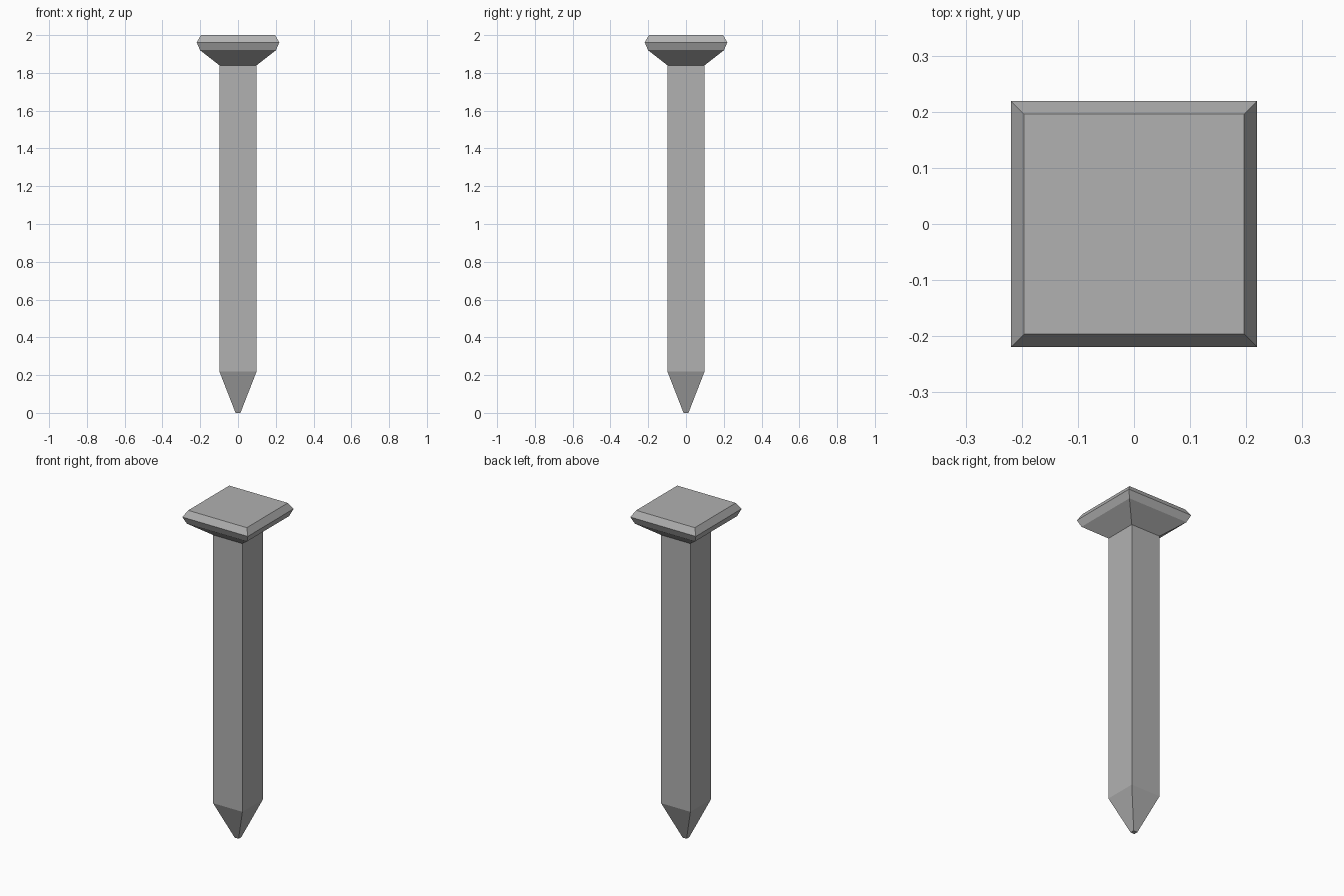
import bpy, bmesh

if "Cube" in bpy.data.objects:
    bpy.data.objects.remove(bpy.data.objects["Cube"])

# Square cross-sections from tip to head: (height, half width)
SECTIONS = [
    (0.0, 0.013),    # blunt tip
    (0.218, 0.098),  # end of point
    (1.84, 0.098),   # top of shaft
    (1.92, 0.201),   # flared underside of head
    (1.962, 0.219),  # widest rim
    (2.0, 0.196),    # flat top
]
CORNERS = [(-1, -1), (1, -1), (1, 1), (-1, 1)]


def loft_square(name, sections):
    bm = bmesh.new()
    rings = [[bm.verts.new((x * r, y * r, z)) for x, y in CORNERS]
             for z, r in sections]
    for low, high in zip(rings, rings[1:]):
        for i in range(4):
            j = (i + 1) % 4
            bm.faces.new((low[i], low[j], high[j], high[i]))
    bm.faces.new(rings[0][::-1])
    bm.faces.new(rings[-1])
    mesh = bpy.data.meshes.new(name)
    bm.to_mesh(mesh)
    bm.free()
    obj = bpy.data.objects.new(name, mesh)
    bpy.context.collection.objects.link(obj)
    return obj


# Point, shaft and head as one continuous surface
nail = loft_square("square_nail", SECTIONS)

# Dark iron grey
iron = bpy.data.materials.new("iron")
iron.diffuse_color = (0.44, 0.44, 0.44, 1)
iron.use_nodes = True
iron.node_tree.nodes["Principled BSDF"].inputs["Base Color"].default_value = iron.diffuse_color
nail.data.materials.append(iron)
